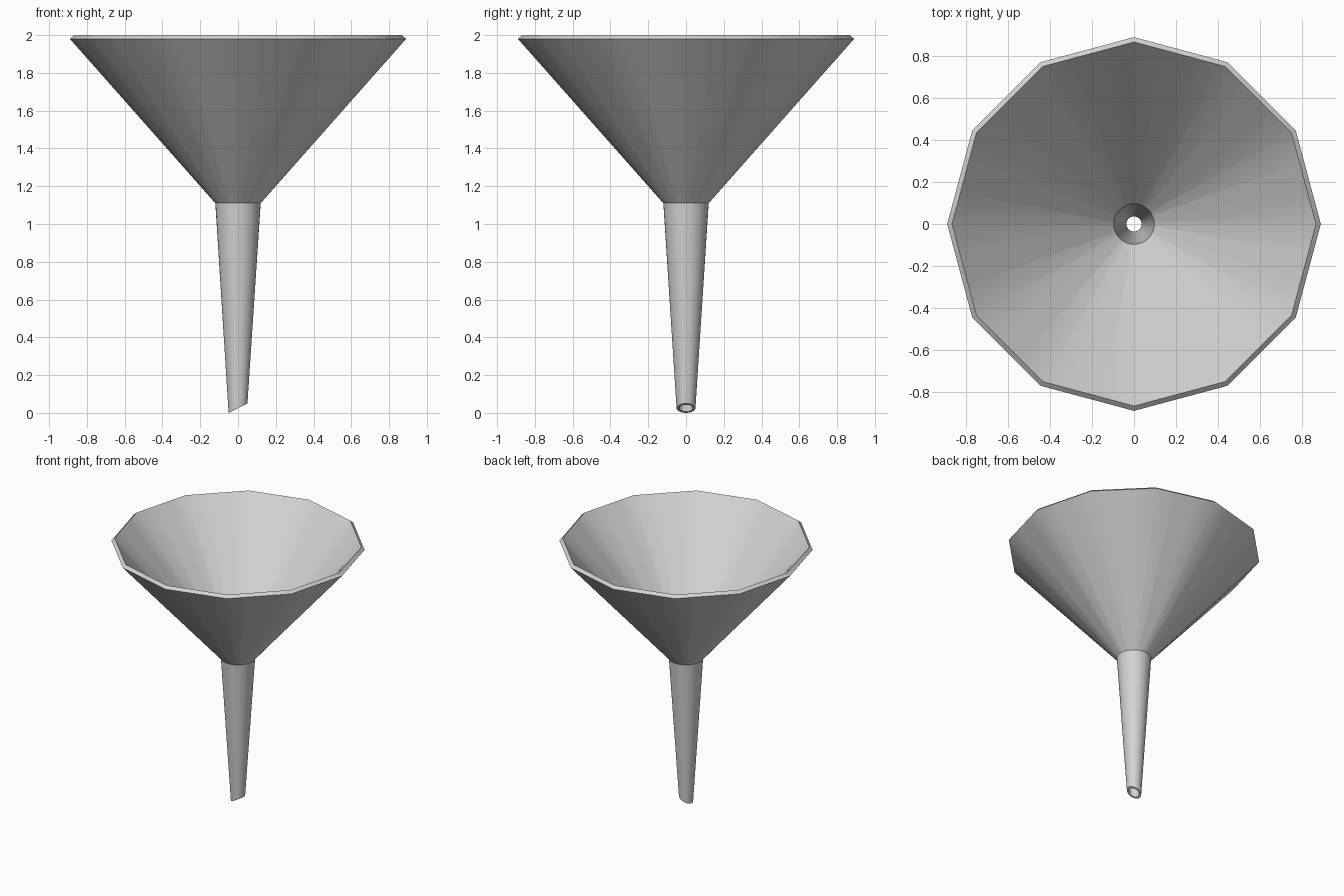
import bpy, bmesh
from math import pi, cos, sin

cube = bpy.data.objects.get("Cube")
if cube:
    bpy.data.objects.remove(cube, do_unlink=True)

# Single plain grey
grey = bpy.data.materials.new("light grey")
grey.use_nodes = True
colour = (0.65, 0.65, 0.65, 1)
grey.diffuse_color = colour
grey.node_tree.nodes["Principled BSDF"].inputs["Base Color"].default_value = colour

SEGMENTS = 36
RIM_SIDES = 12


def ring(bm, radius, height, faceted=False, slant=0.0):
    """Ring of vertices: round, or lying on the twelve-sided rim outline."""
    verts = []
    step = 2 * pi / RIM_SIDES
    for i in range(SEGMENTS):
        a = 2 * pi * i / SEGMENTS
        r = radius
        if faceted:
            local = 2 * pi * (i % (SEGMENTS // RIM_SIDES)) / SEGMENTS
            r *= cos(step / 2) / cos(local - step / 2)
        x = r * cos(a)
        verts.append(bm.verts.new((x, r * sin(a), height + slant * x)))
    return verts


bm = bmesh.new()
rings = [
    ring(bm, 0.05, 0.025, slant=0.5),      # spout tip, outside
    ring(bm, 0.12, 1.11),                  # neck, outside
    ring(bm, 0.89, 1.98, faceted=True),    # rim, outer edge
    ring(bm, 0.867, 2.0, faceted=True),    # rim, top edge
    ring(bm, 0.096, 1.125),                # neck, inside
    ring(bm, 0.036, 0.025, slant=0.5),     # spout tip, inside
]

# Closed wall joining every ring to the next
for lower, upper in zip(rings, rings[1:] + rings[:1]):
    for i in range(SEGMENTS):
        j = (i + 1) % SEGMENTS
        bm.faces.new((lower[i], lower[j], upper[j], upper[i]))
bmesh.ops.recalc_face_normals(bm, faces=bm.faces)

mesh = bpy.data.meshes.new("funnel")
bm.to_mesh(mesh)
bm.free()
mesh.materials.append(grey)
funnel = bpy.data.objects.new("funnel", mesh)
bpy.context.collection.objects.link(funnel)

# Smooth cone and spout, crisp rim and neck
bpy.ops.object.select_all(action="DESELECT")
funnel.select_set(True)
bpy.context.view_layer.objects.active = funnel
bpy.ops.object.shade_smooth_by_angle(angle=pi / 6)
